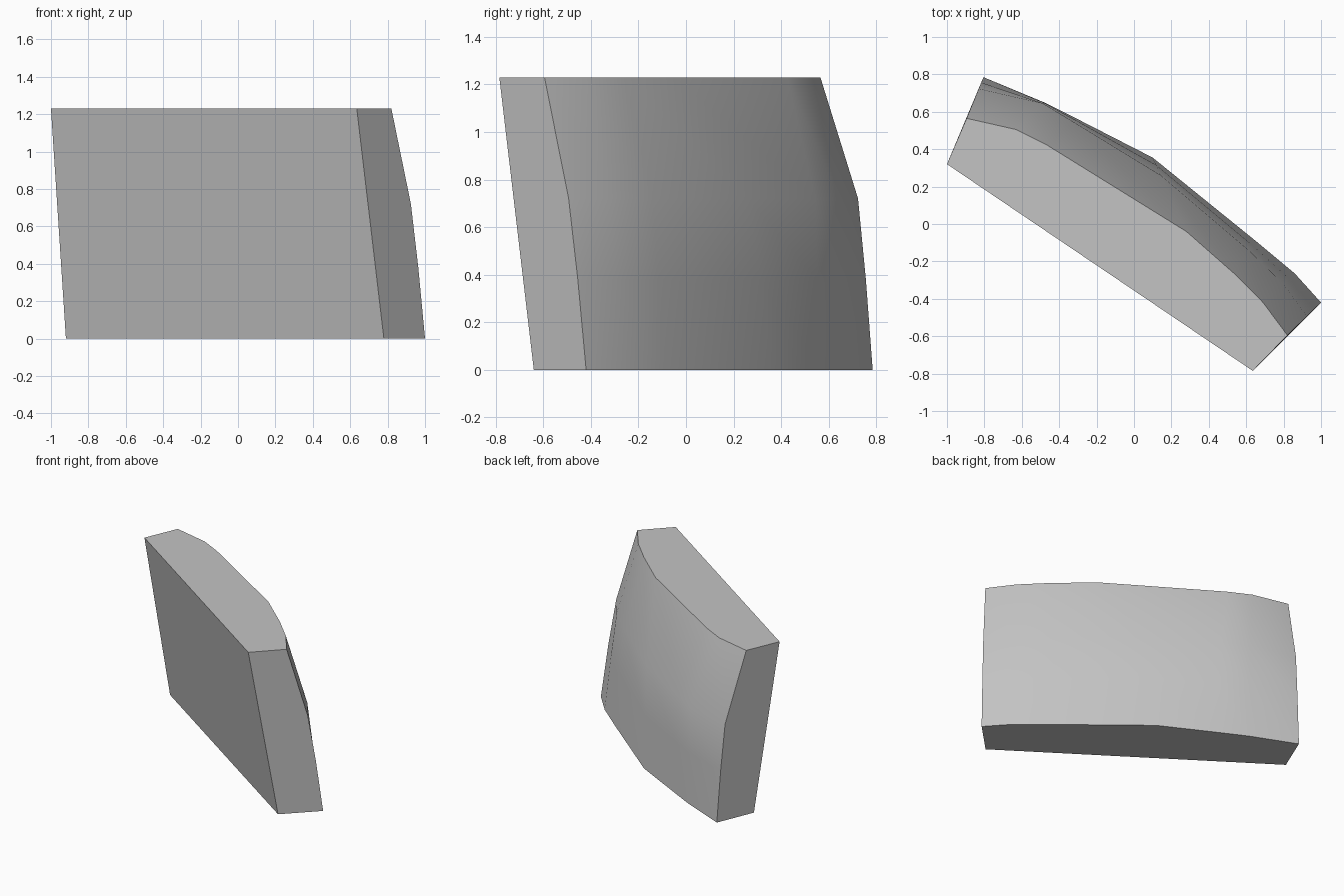
import bpy
import bmesh
from math import radians
from mathutils import Vector

if "Cube" in bpy.data.objects:
    bpy.data.objects.remove(bpy.data.objects["Cube"], do_unlink=True)

HEIGHT = 1.23

# Plan outlines of the curved back, from one end of the panel to the other
bottom_curve = [(-.805, .785), (-.48, .65), (-.3, .56), (.1, .355),
                (.65, -.09), (.86, -.265), (1, -.42)]
top_curve = [(-.895, .565), (-.63, .505), (-.47, .425), (.28, -.04),
             (.53, -.26), (.69, -.42), (.82, -.595)]

# Height of each row, and how far each column has leaned towards the top outline
rows = [(0, [0] * 7),
        (.38, [.13, .01, .05, .1, .14, .18, .2]),
        (.72, [.28, .04, .12, .24, .3, .36, .42]),
        (HEIGHT, [1] * 7)]

# Flat front corners
front_bottom = [(-.92, .51), (.78, -.64)]
front_top = [(-1, .32), (.635, -.785)]


def add_points(bm, outline, z):
    return [bm.verts.new((x, y, z)) for x, y in outline]


def build_panel(name, material):
    bm = bmesh.new()

    # Curved back
    grid = []
    for z, lean in rows:
        outline = [Vector(low).lerp(Vector(high), t)
                   for low, high, t in zip(bottom_curve, top_curve, lean)]
        grid.append(add_points(bm, outline, z))
    for lower, upper in zip(grid, grid[1:]):
        for i in range(len(lower) - 1):
            bm.faces.new((lower[i], lower[i + 1], upper[i + 1], upper[i]))

    # Flat front, ends, top and underside
    low = add_points(bm, front_bottom, 0)
    high = add_points(bm, front_top, HEIGHT)
    bm.faces.new((low[0], low[1], high[1], high[0]))
    for side in (0, -1):
        bm.faces.new([low[side]] + [row[side] for row in grid] + [high[side]])
    bm.faces.new(grid[0] + low[::-1])
    bm.faces.new(grid[-1] + high[::-1])
    bmesh.ops.recalc_face_normals(bm, faces=bm.faces)

    mesh = bpy.data.meshes.new(name)
    bm.to_mesh(mesh)
    bm.free()
    mesh.materials.append(material)
    panel = bpy.data.objects.new(name, mesh)
    bpy.context.collection.objects.link(panel)
    return panel


grey = bpy.data.materials.new("light_grey")
grey.use_nodes = True
colour = (.55, .55, .55, 1)
grey.diffuse_color = colour
grey.node_tree.nodes["Principled BSDF"].inputs["Base Color"].default_value = colour

panel = build_panel("curved_panel", grey)

# Smooth back with crisp borders
bpy.ops.object.select_all(action="DESELECT")
panel.select_set(True)
bpy.context.view_layer.objects.active = panel
bpy.ops.object.shade_smooth_by_angle(angle=radians(40))
